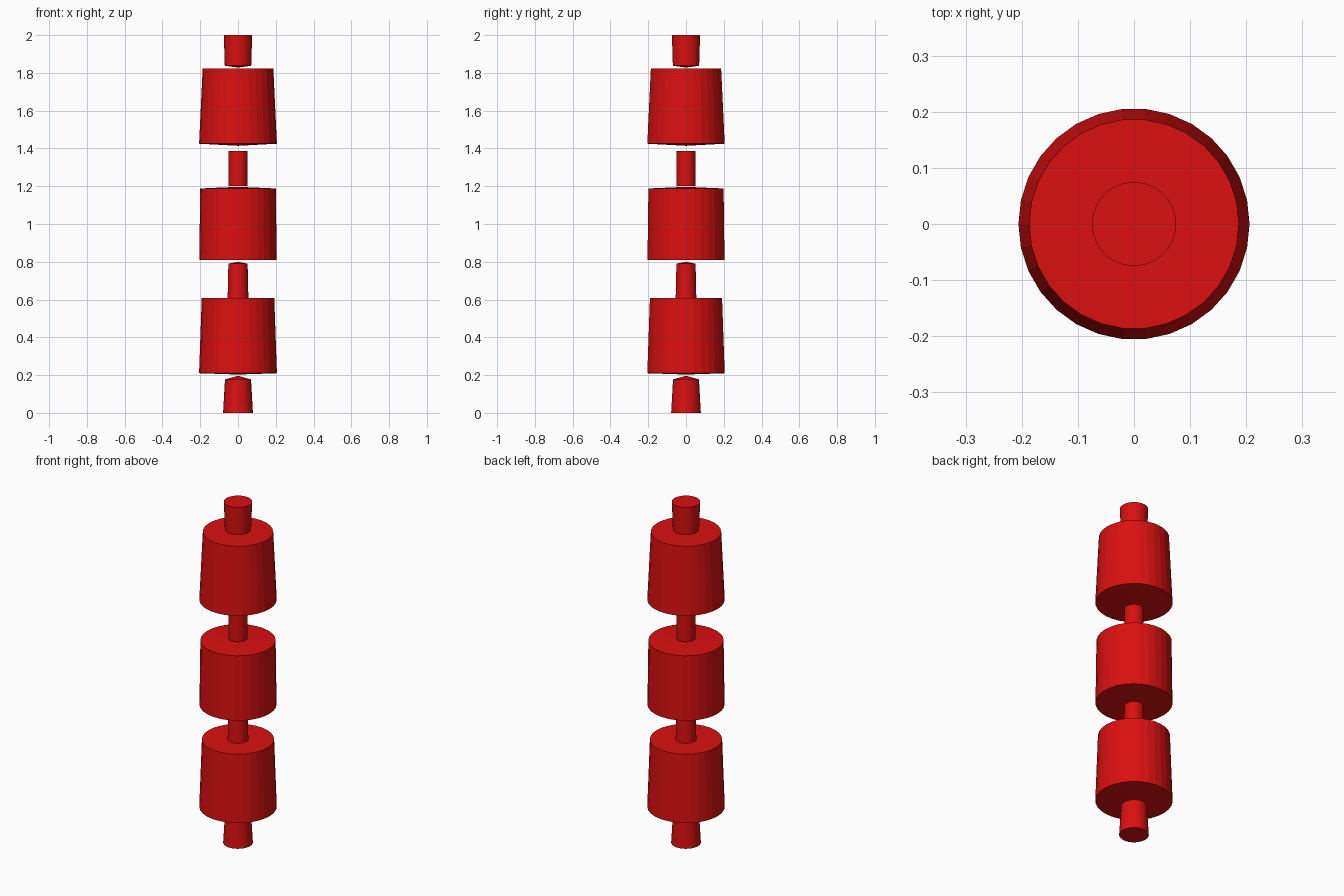
import bpy, bmesh, math

if "Cube" in bpy.data.objects:
    bpy.data.objects.remove(bpy.data.objects["Cube"])

SIDES = 30

red = bpy.data.materials.new("red")
red.diffuse_color = (0.70, 0.005, 0.005, 1)
red.use_nodes = True
red.node_tree.nodes["Principled BSDF"].inputs["Base Color"].default_value = red.diffuse_color


def segment(name, z_low, r_low, r_high, z_high, tip_low=0.0, tip_high=0.0):
    """Tapered round segment; the tips push the cap centres outward."""
    bm = bmesh.new()

    def ring(r, z):
        return [bm.verts.new((r * math.cos(2 * math.pi * i / SIDES),
                              r * math.sin(2 * math.pi * i / SIDES), z))
                for i in range(SIDES)]

    low, high = ring(r_low, z_low), ring(r_high, z_high)
    base = bm.verts.new((0, 0, z_low - tip_low))
    apex = bm.verts.new((0, 0, z_high + tip_high))
    for i in range(SIDES):
        j = (i + 1) % SIDES
        bm.faces.new((low[i], low[j], high[j], high[i]))
        bm.faces.new((low[j], low[i], base))
        bm.faces.new((high[i], high[j], apex))
    mesh = bpy.data.meshes.new(name)
    bm.to_mesh(mesh)
    bm.free()
    mesh.materials.append(red)
    obj = bpy.data.objects.new(name, mesh)
    bpy.context.collection.objects.link(obj)
    return obj


# Narrow foot with a shallow pointed top
segment("foot_stem", 0.0, 0.079, 0.069, 0.177, tip_high=0.02)
# Three wide drums separated by thin stems
segment("lower_drum", 0.21, 0.206, 0.192, 0.607, tip_low=0.007)
segment("lower_stem", 0.607, 0.055, 0.051, 0.79, tip_high=0.01)
segment("middle_drum", 0.81, 0.205, 0.200, 1.188, tip_high=0.009)
segment("upper_stem", 1.20, 0.050, 0.051, 1.387)
segment("upper_drum", 1.425, 0.206, 0.187, 1.824, tip_low=0.011)
# Cap stem at the top
segment("top_stem", 1.838, 0.070, 0.075, 2.0, tip_low=0.01)
